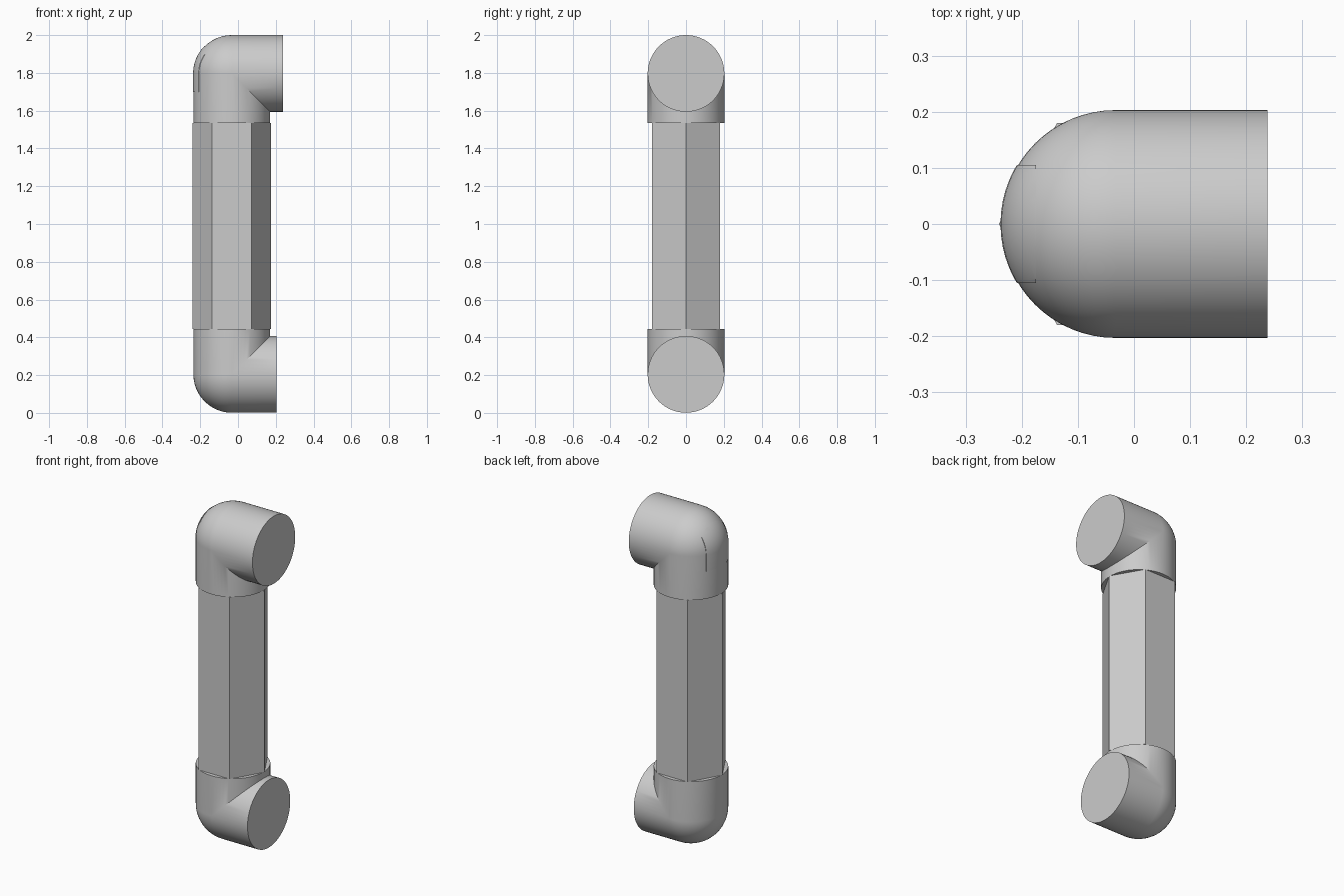
import bpy, bmesh
from math import sin, cos, pi

cube = bpy.data.objects.get("Cube")
if cube:
    bpy.data.objects.remove(cube, do_unlink=True)

R = 0.203        # pipe radius
CX = -0.033      # axis of the upright pipe
LOW, HIGH = 0.445, 1.535
SIDES, BENDS = 64, 12

grey = bpy.data.materials.new("pipe grey")
grey.use_nodes = True
grey.diffuse_color = (0.6, 0.6, 0.6, 1)
grey.node_tree.nodes["Principled BSDF"].inputs["Base Color"].default_value = (0.6, 0.6, 0.6, 1)


def finish(name, bm, smooth=True):
    bmesh.ops.recalc_face_normals(bm, faces=bm.faces)
    mesh = bpy.data.meshes.new(name)
    bm.to_mesh(mesh)
    bm.free()
    obj = bpy.data.objects.new(name, mesh)
    bpy.context.collection.objects.link(obj)
    mesh.materials.append(grey)
    if smooth:
        bpy.ops.object.select_all(action='DESELECT')
        obj.select_set(True)
        bpy.context.view_layer.objects.active = obj
        bpy.ops.object.shade_smooth_by_angle(angle=pi / 6)
    return obj


def elbow(name, cz, up, joint, mouth, r=R):
    """Pipe corner: round outside, sharp mitre on the inside."""
    bm = bmesh.new()
    circle = [(cos(2 * pi * i / SIDES), sin(2 * pi * i / SIDES)) for i in range(SIDES)]
    rings = [[(CX - r * u, r * v, joint) for u, v in circle]]
    for b in range(BENDS + 1):
        a = pi / 2 * b / BENDS
        rings.append([(CX - r * u * cos(a), r * v, cz + up * r * u * sin(a)) if u > 0
                      else (CX - r * u, r * v, cz + up * r * u) for u, v in circle])
    rings.append([(mouth, r * v, cz + up * r * u) for u, v in circle])
    rings = [[bm.verts.new(p) for p in ring] for ring in rings]
    for lo, hi in zip(rings, rings[1:]):
        for i in range(SIDES):
            j = (i + 1) % SIDES
            bm.faces.new((lo[i], lo[j], hi[j], hi[i]))
    bm.faces.new(rings[0])
    bm.faces.new(rings[-1])
    bmesh.ops.remove_doubles(bm, verts=bm.verts, dist=1e-5)
    return finish(name, bm)


def prism(name, sides, radius, depth, place):
    bm = bmesh.new()
    bmesh.ops.create_cone(bm, cap_ends=True, segments=sides, radius1=radius,
                          radius2=radius, depth=depth)
    for v in bm.verts:
        v.co = place(v.co)
    return bm


# Six-sided upright shaft, corners on the x axis
bm = bmesh.new()
ends = []
for z in (LOW, HIGH):
    ends.append([bm.verts.new((CX + 0.208 * cos(k * pi / 3), 0.208 * sin(k * pi / 3), z))
                 for k in range(6)])
for k in range(6):
    n = (k + 1) % 6
    bm.faces.new((ends[0][k], ends[0][n], ends[1][n], ends[1][k]))
for end in ends:
    bm.faces.new(end)
finish("shaft", bm, smooth=False)

# Pipe corners
elbow("lower_elbow", 0.204, -1, LOW, 0.205)
elbow("upper_elbow", 1.797, 1, HIGH, 0.214)

# Closing disc on the upper mouth
finish("upper_end_cap", prism("cap", SIDES, R, 0.024,
                              lambda c: (0.226 + c.z, c.y, 1.797 + c.x)))

# Thin patch on the outside of the upper bend
bm = bmesh.new()
bmesh.ops.create_cube(bm, size=1)
for v in bm.verts:
    v.co = (-0.225 + 0.1 * v.co.x, 0.21 * v.co.y, 1.84 + 0.28 * v.co.z)
cutter = finish("patch_cutter", bm, smooth=False)
cutter.hide_render = True
cutter.hide_set(True)
patch = elbow("bend_patch", 1.797, 1, HIGH, 0.2, R + 0.002)
mod = patch.modifiers.new("trim", 'BOOLEAN')
mod.operation = 'INTERSECT'
mod.solver = 'EXACT'
mod.object = cutter
bpy.ops.object.modifier_apply(modifier=mod.name)
bpy.data.objects.remove(cutter, do_unlink=True)
